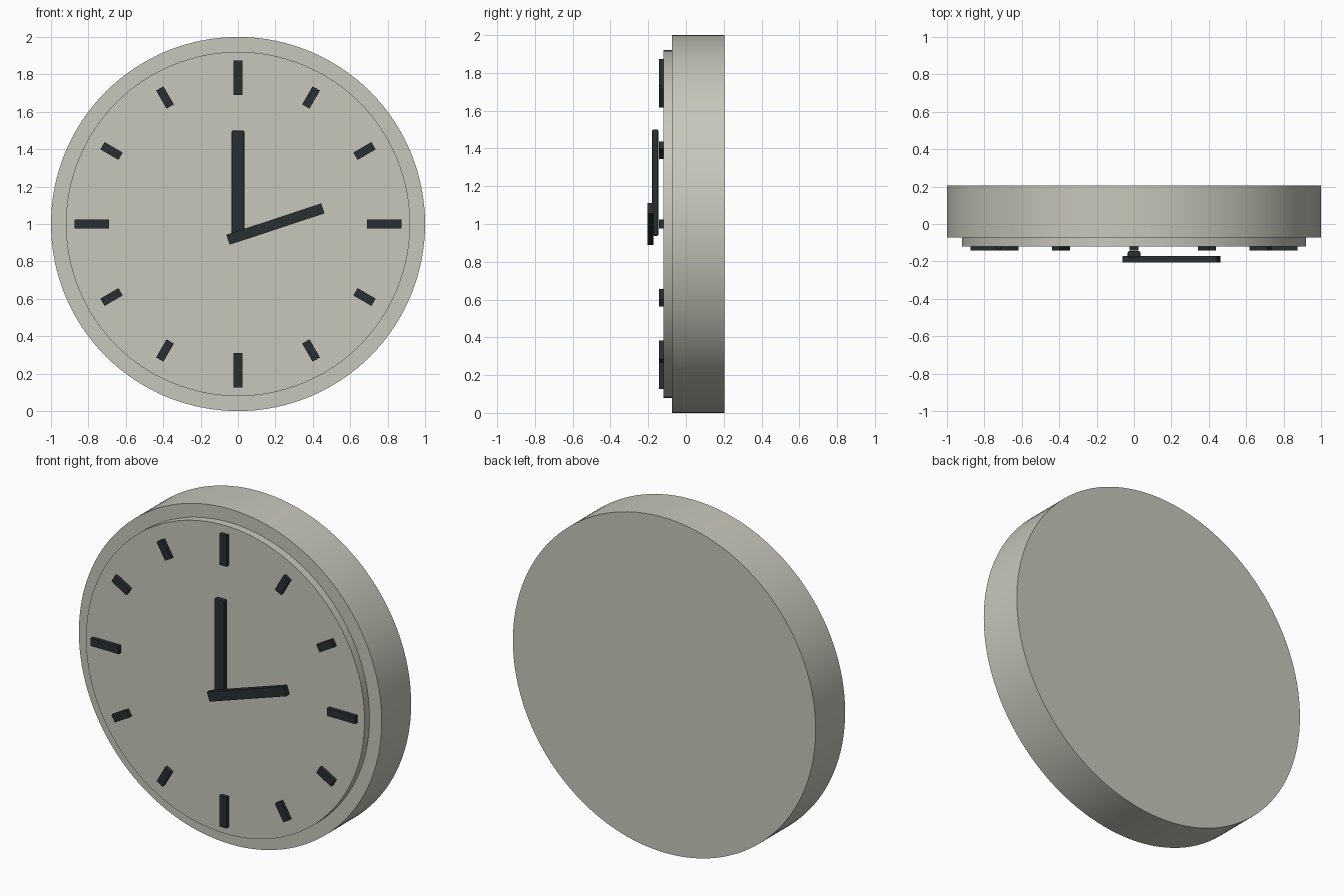
import bpy
from math import sin, cos, pi, radians

if "Cube" in bpy.data.objects:
    bpy.data.objects.remove(bpy.data.objects["Cube"])

CENTRE_Z = 1.0


def material(name, colour):
    mat = bpy.data.materials.new(name)
    mat.diffuse_color = (*colour, 1)
    mat.use_nodes = True
    mat.node_tree.nodes["Principled BSDF"].inputs["Base Color"].default_value = mat.diffuse_color
    return mat


case_mat = material("warm_grey", (0.58, 0.57, 0.50))
dark_mat = material("charcoal", (0.022, 0.028, 0.032))


def disc(name, radius, y_front, y_back):
    bpy.ops.mesh.primitive_cylinder_add(
        vertices=128, radius=radius, depth=y_back - y_front,
        location=(0, (y_front + y_back) / 2, CENTRE_Z), rotation=(pi / 2, 0, 0))
    obj = bpy.context.object
    obj.name = name
    obj.data.materials.append(case_mat)
    bpy.ops.object.shade_smooth_by_angle(angle=radians(30))
    return obj


def bar(name, x, z, width, length, y_front, y_back, angle):
    # angle is measured clockwise from twelve o'clock
    bpy.ops.mesh.primitive_cube_add(
        size=1, location=(x, (y_front + y_back) / 2, z), rotation=(0, angle, 0))
    obj = bpy.context.object
    obj.name = name
    obj.scale = (width, y_back - y_front, length)
    bpy.ops.object.transform_apply(location=False, rotation=False, scale=True)
    obj.data.materials.append(dark_mat)
    return obj


# Case and raised dial
disc("clock_case", 1.0, -0.073, 0.205)
disc("dial", 0.92, -0.12, -0.073)

# Hour markers, longer at the quarters
for i in range(12):
    a = i * pi / 6
    width, length = (0.046, 0.185) if i % 3 == 0 else (0.045, 0.112)
    r = 0.781
    bar(f"hour_marker_{i}", r * sin(a), CENTRE_Z + r * cos(a),
        width, length, -0.143, -0.118, a)

# Upright hand with softened edges
minute_hand = bar("upright_hand", 0, 1.219, 0.07, 0.563, -0.18, -0.145, 0)
bevel = minute_hand.modifiers.new("soft_edges", "BEVEL")
bevel.width = 0.01
bevel.segments = 2

# Slanted hand lying in front
bar("slanted_hand", 0.2, 0.9995, 0.056, 0.534, -0.205, -0.172, radians(90 - 18.3))
